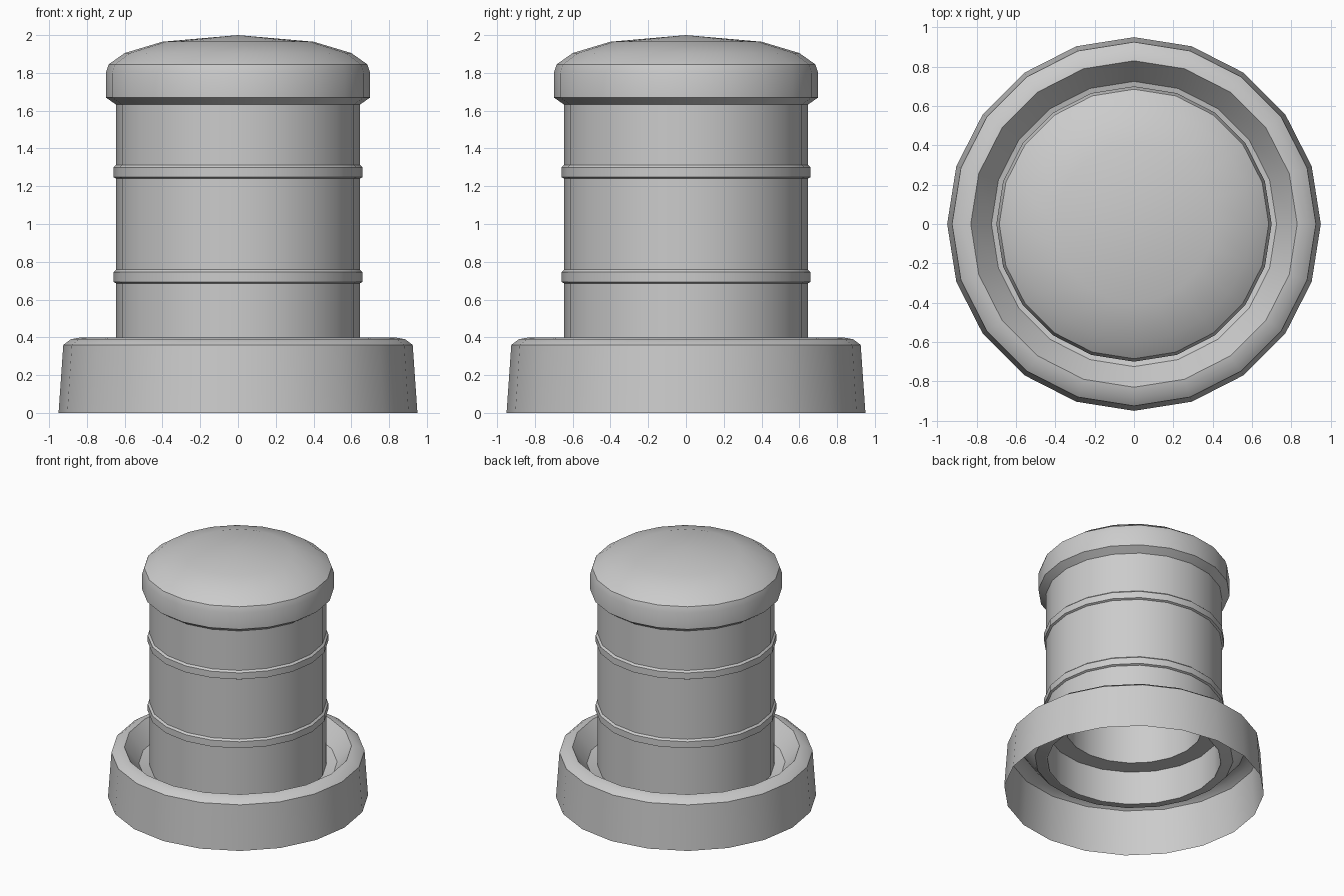
import bpy, bmesh, math

if "Cube" in bpy.data.objects:
    bpy.data.objects.remove(bpy.data.objects["Cube"])

SIDES = 20


def lathe(name, profile):
    """Turn an (r, z) profile around the z axis with 20 sides."""
    bm = bmesh.new()
    rings = []
    for r, z in profile:
        if r == 0:
            rings.append([bm.verts.new((0, 0, z))] * SIDES)
        else:
            rings.append([bm.verts.new((r * math.cos(2 * math.pi * i / SIDES),
                                        r * math.sin(2 * math.pi * i / SIDES), z))
                          for i in range(SIDES)])
    for a, b in zip(rings, rings[1:]):
        for i in range(SIDES):
            j = (i + 1) % SIDES
            quad = list(dict.fromkeys((a[i], a[j], b[j], b[i])))
            bm.faces.new(quad)
    bmesh.ops.recalc_face_normals(bm, faces=bm.faces)
    mesh = bpy.data.meshes.new(name)
    bm.to_mesh(mesh)
    bm.free()
    obj = bpy.data.objects.new(name, mesh)
    bpy.context.collection.objects.link(obj)
    bpy.ops.object.select_all(action='DESELECT')
    obj.select_set(True)
    bpy.context.view_layer.objects.active = obj
    bpy.ops.object.shade_smooth_by_angle(angle=math.radians(30))
    return obj


# Flared base shell, open below, with a sloped trough meeting the body
lathe("base", [(0.95, 0), (0.925, 0.36), (0.885, 0.39), (0.83, 0.40),
               (0.725, 0.27), (0.645, 0.25)])

# Hollow body with an inner ledge and a narrower inner tube
lathe("body", [(0.645, 1.64), (0.645, 0.25), (0.635, 0.25), (0.635, 0.52),
               (0.50, 0.52), (0.50, 1.62), (0, 1.62)])

# Raised bands around the body
for label, z in (("lower", 0.685), ("upper", 1.24)):
    lathe(label + "_band", [(0.643, z), (0.66, z + 0.008), (0.66, z + 0.06),
                            (0.643, z + 0.075)])

# Domed cap
lathe("cap", [(0.643, 1.63), (0.70, 1.67), (0.70, 1.80), (0.685, 1.845),
              (0.60, 1.905), (0.40, 1.965), (0, 2.0)])
